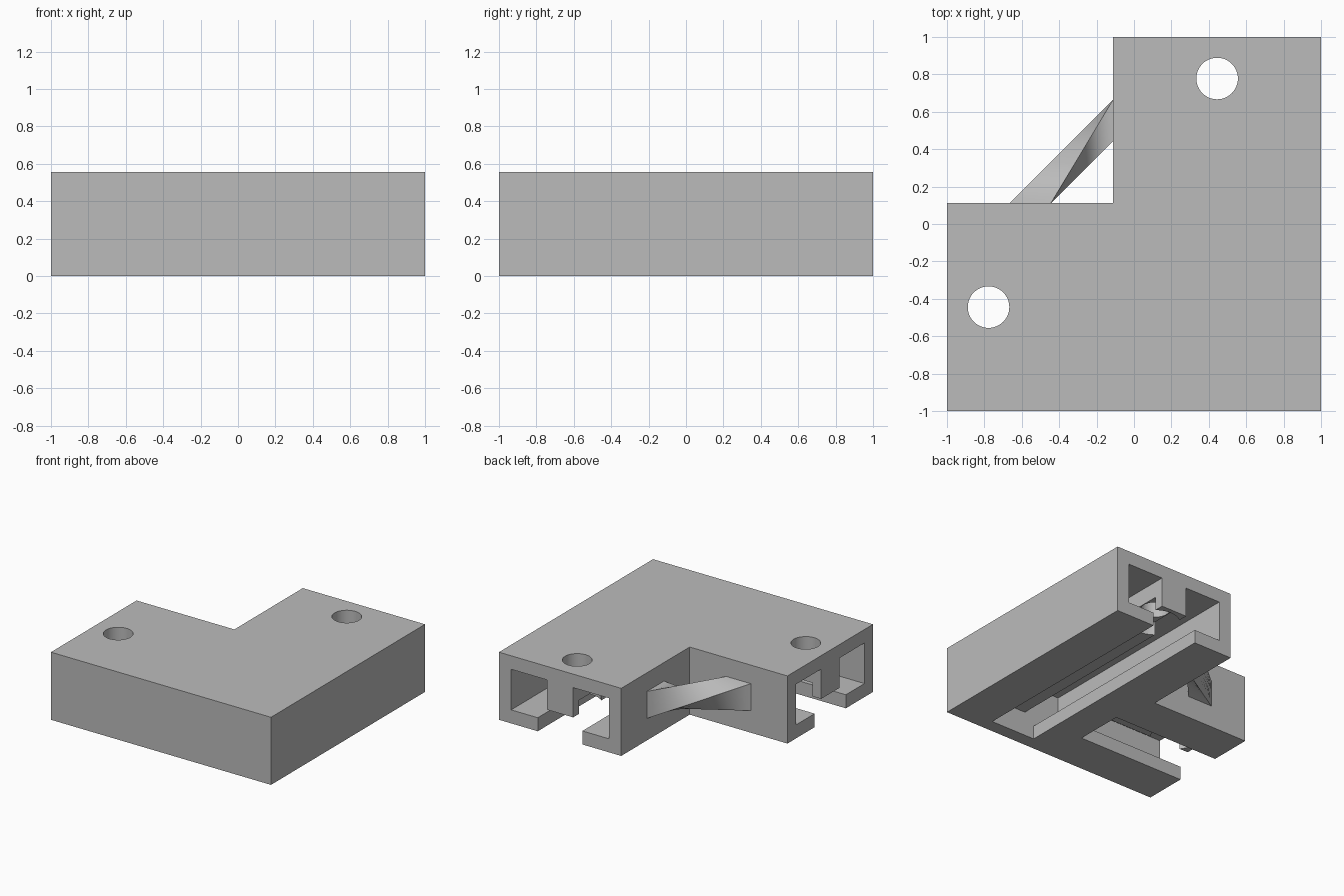
import bpy, bmesh, math
from mathutils import Vector

U = 1 / 18          # one design unit in scene units
END = 18            # half length of the bracket
WIDTH = 20          # arm width
HEIGHT = 10

if "Cube" in bpy.data.objects:
    bpy.data.objects.remove(bpy.data.objects["Cube"])

grey = bpy.data.materials.new("mid grey")
grey.use_nodes = True
grey.diffuse_color = (0.5, 0.5, 0.5, 1)
grey.node_tree.nodes["Principled BSDF"].inputs["Base Color"].default_value = (0.5, 0.5, 0.5, 1)


def make_object(name, bm):
    bmesh.ops.recalc_face_normals(bm, faces=bm.faces)
    bmesh.ops.scale(bm, vec=(U, U, U), verts=bm.verts)
    mesh = bpy.data.meshes.new(name)
    bm.to_mesh(mesh)
    bm.free()
    mesh.materials.append(grey)
    obj = bpy.data.objects.new(name, mesh)
    bpy.context.collection.objects.link(obj)
    return obj


def prism(name, points, offset):
    """Extrude a closed outline of 3D points along an offset."""
    bm = bmesh.new()
    face = bm.faces.new([bm.verts.new(p) for p in points])
    grown = bmesh.ops.extrude_face_region(bm, geom=[face], use_keep_orig=True)
    moved = [v for v in grown["geom"] if isinstance(v, bmesh.types.BMVert)]
    bmesh.ops.translate(bm, vec=offset, verts=moved)
    return make_object(name, bm)


def cylinder(name, centre, radius, low, high):
    ring = [(centre[0] + radius * math.cos(a), centre[1] + radius * math.sin(a), low)
            for a in (math.tau * i / 48 for i in range(48))]
    return prism(name, ring, (0, 0, high - low))


def activate(obj):
    bpy.ops.object.select_all(action="DESELECT")
    obj.select_set(True)
    bpy.context.view_layer.objects.active = obj


def cut(obj, cutter):
    activate(obj)
    mod = obj.modifiers.new("cut", "BOOLEAN")
    mod.operation = "DIFFERENCE"
    mod.solver = "EXACT"
    mod.object = cutter
    bpy.ops.object.modifier_apply(modifier=mod.name)
    bpy.data.objects.remove(cutter)


# L-shaped body
inner = END - WIDTH
outline = [(-END, -END), (END, -END), (END, END), (inner, END), (inner, -inner), (-END, -inner)]
body = prism("corner_bracket", [(x, y, 0) for x, y in outline], (0, 0, HEIGHT))

# T-slot channels with a hanging centre rib, open at the arm ends
half = [(3.65, -1), (3.65, 2), (8, 2), (8, 8), (2.13, 8), (2.13, 3.6)]
slot = half + [(-u, z) for u, z in reversed(half)]
mid = END - WIDTH / 2
cut(body, prism("long_slot", [(mid + u, -16, z) for u, z in slot], (0, END + 17, 0)))
cut(body, prism("short_slot", [(-0.5, -mid + u, z) for u, z in slot], (-END - 1, 0, 0)))

# Screw holes, counterbored into the ribs
for centre in ((mid, 14), (-14, -mid)):
    cut(body, cylinder("screw_hole", centre, 2, 1, HEIGHT + 1))
    cut(body, cylinder("counterbore", centre, 3.35, 2.6, 5.6))

# Square brace with a quarter twist across the inner corner
NEAR, FAR, LOW, HIGH = 6, 10, 3.25, 7.25
start = [(NEAR, HIGH), (FAR, HIGH), (FAR, LOW), (NEAR, LOW)]
finish = start[1:] + start[:1]
STEPS = 16
bm = bmesh.new()
rings = []
for i in range(STEPS + 1):
    ring = []
    for (s, z0), (t, z1) in zip(start, finish):
        a = Vector((inner - s, -inner, z0))
        b = Vector((inner, -inner + t, z1))
        ring.append(bm.verts.new(a.lerp(b, i / STEPS)))
    rings.append(ring)
for r0, r1 in zip(rings, rings[1:]):
    for k in range(4):
        n = (k + 1) % 4
        bm.faces.new((r0[k], r0[n], r1[n], r1[k]))
bm.faces.new(rings[0])
bm.faces.new(rings[-1])
brace = make_object("twisted_brace", bm)

for obj in (body, brace):
    activate(obj)
    bpy.ops.object.shade_smooth_by_angle(angle=math.radians(30))
